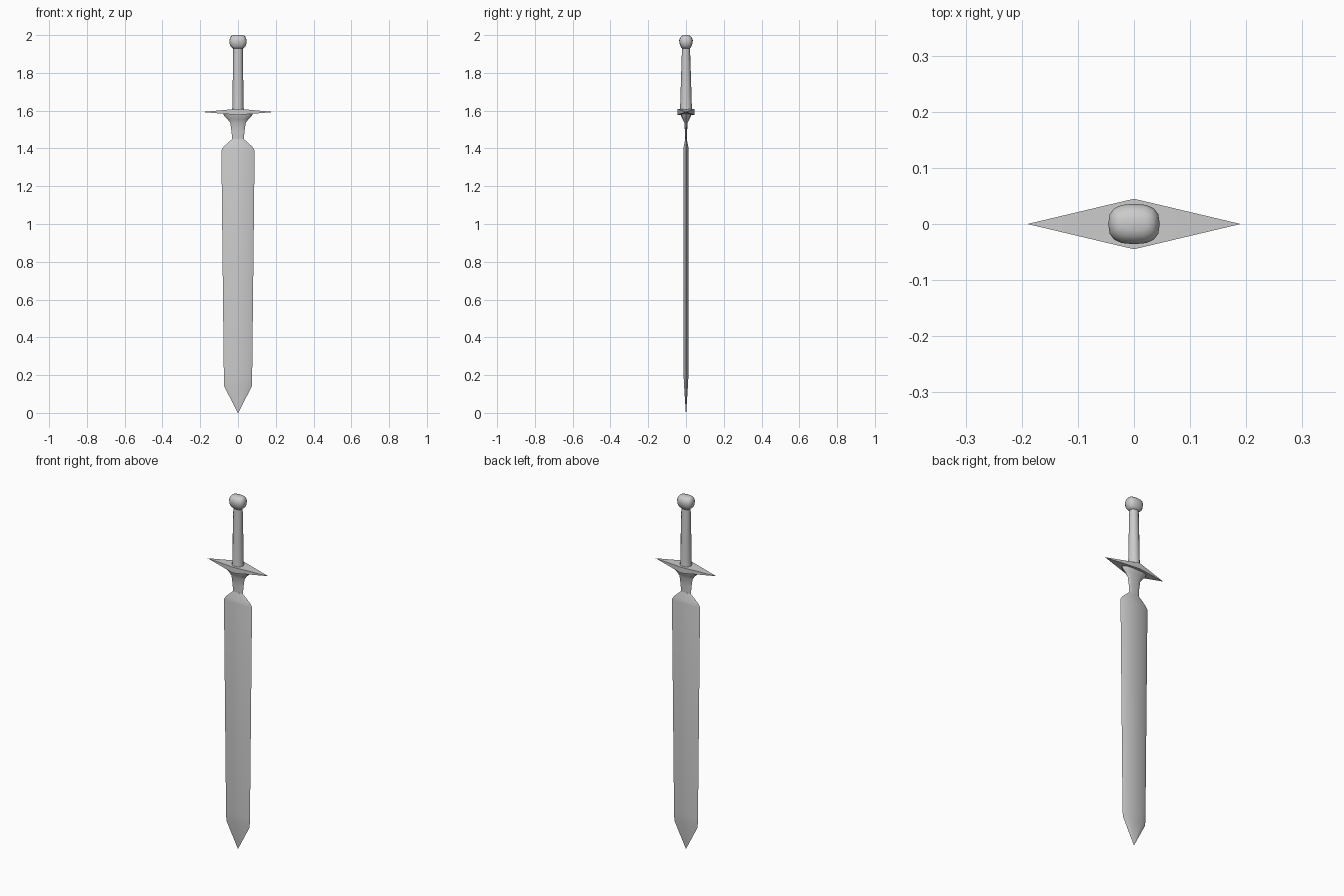
import bpy, bmesh, math

if "Cube" in bpy.data.objects:
    bpy.data.objects.remove(bpy.data.objects["Cube"])


def loft(name, section, rings, angle=35):
    """Skin a unit cross-section through rings of (z, half width, half depth)."""
    bm = bmesh.new()
    loops = [[bm.verts.new((x * rx, y * ry, z)) for x, y in section]
             for z, rx, ry in rings]
    n = len(section)
    for a, b in zip(loops, loops[1:]):
        for i in range(n):
            j = (i + 1) % n
            bm.faces.new((a[i], a[j], b[j], b[i]))
    bm.faces.new(loops[0][::-1])
    bm.faces.new(loops[-1])
    return finish(name, bm, angle)


def finish(name, bm, angle):
    bmesh.ops.remove_doubles(bm, verts=bm.verts, dist=0.00001)
    bmesh.ops.recalc_face_normals(bm, faces=bm.faces)
    mesh = bpy.data.meshes.new(name)
    bm.to_mesh(mesh)
    bm.free()
    obj = bpy.data.objects.new(name, mesh)
    bpy.context.collection.objects.link(obj)
    bpy.ops.object.select_all(action='DESELECT')
    obj.select_set(True)
    bpy.context.view_layer.objects.active = obj
    bpy.ops.object.shade_smooth_by_angle(angle=math.radians(angle))
    return obj


def ellipse(n):
    return [(math.cos(2 * math.pi * i / n), math.sin(2 * math.pi * i / n))
            for i in range(n)]


# Blade: flat faces with bevelled edges, pinched neck flaring into the guard
blade_section = [(1, 0), (0.62, 1), (-0.62, 1), (-1, 0), (-0.62, -1), (0.62, -1)]
loft("blade", blade_section, [
    (0.0, 0.001, 0.001), (0.14, 0.073, 0.010), (0.2, 0.075, 0.013),
    (1.39, 0.088, 0.013), (1.41, 0.075, 0.012), (1.45, 0.031, 0.004)])
loft("blade_neck", ellipse(12), [
    (1.448, 0.031, 0.004), (1.49, 0.034, 0.006), (1.535, 0.041, 0.008),
    (1.555, 0.055, 0.018), (1.572, 0.073, 0.026), (1.59, 0.08, 0.03)])

# Guard: diamond in plan, tapering to a point at each end
bm = bmesh.new()
tips = [bm.verts.new((s * 0.19, 0, 1.593)) for s in (-1, 1)]
ring = [bm.verts.new((0, y, z)) for y, z in
        ((-0.045, 1.577), (0.045, 1.577), (0.045, 1.61), (-0.045, 1.61))]
for i in range(4):
    for tip in tips:
        bm.faces.new((ring[i], ring[(i + 1) % 4], tip))
finish("guard", bm, 35)

# Grip: deeper at the guard than at the pommel
loft("grip", ellipse(12), [
    (1.60, 0.032, 0.032), (1.62, 0.029, 0.031), (1.75, 0.028, 0.027),
    (1.94, 0.025, 0.021)])

# Pommel: rounded box-like knob with a flattened top
pommel_section = [(math.copysign(abs(x) ** 0.75, x), math.copysign(abs(y) ** 0.75, y))
                  for x, y in ellipse(16)]
loft("pommel", pommel_section, [
    (1.928, 0.025, 0.020), (1.94, 0.039, 0.028), (1.955, 0.045, 0.034),
    (1.972, 0.046, 0.036), (1.987, 0.042, 0.032), (1.996, 0.035, 0.022),
    (2.0, 0.024, 0.011)], 60)
